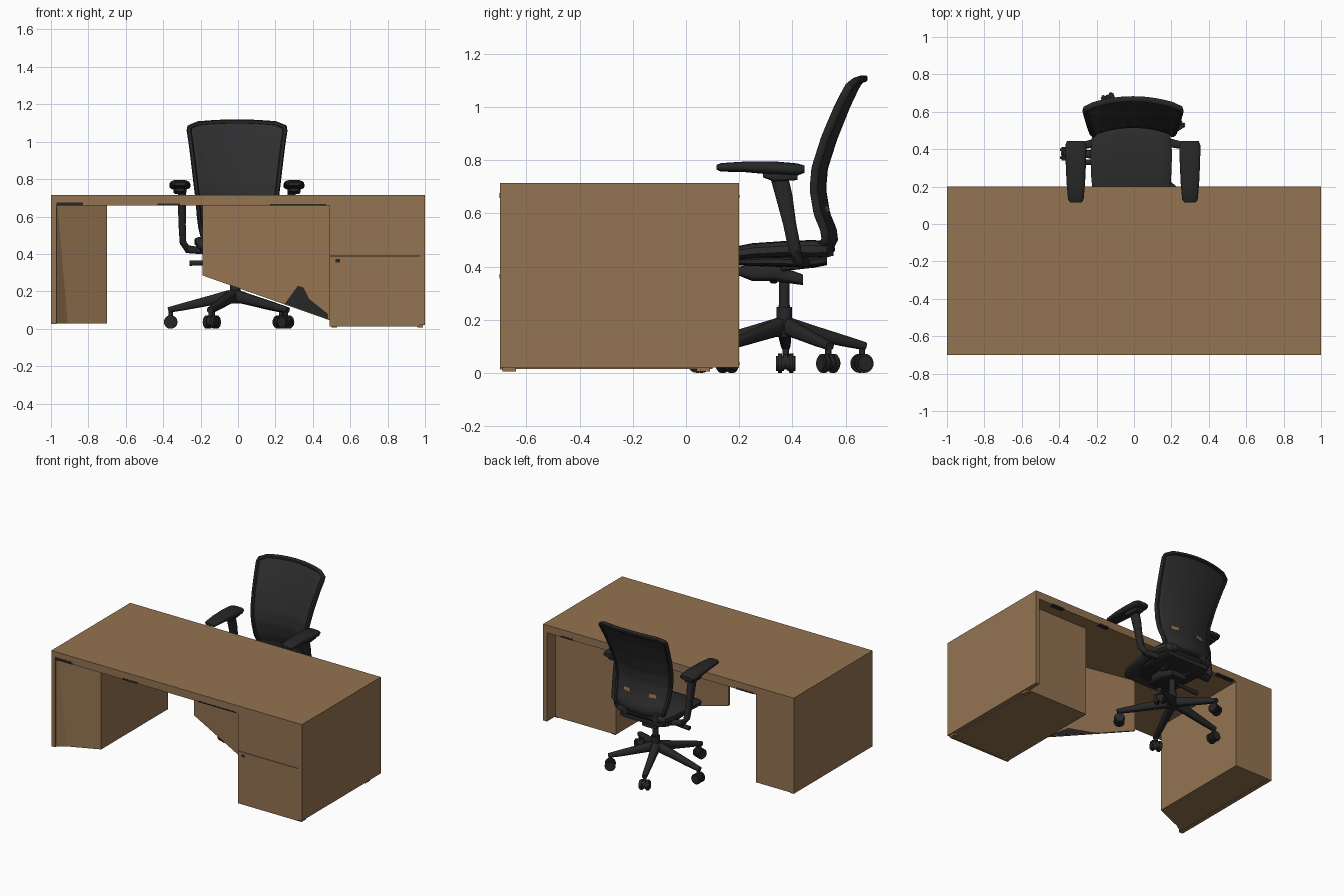
import bpy, bmesh, math
from mathutils import Vector

cube = bpy.data.objects.get("Cube")
if cube:
    bpy.data.objects.remove(cube)


def material(name, rgb):
    m = bpy.data.materials.new(name)
    m.use_nodes = True
    m.diffuse_color = (*rgb, 1)
    m.node_tree.nodes["Principled BSDF"].inputs["Base Color"].default_value = (*rgb, 1)
    return m


WOOD = material("brown wood", (0.295, 0.172, 0.083))
BLACK = material("black plastic", (0.02, 0.02, 0.021))
FABRIC = material("charcoal fabric", (0.027, 0.027, 0.028))
CX, CY = -0.015, 0.37      # chair axis


def finish(name, bm, mat, smooth=True):
    bmesh.ops.recalc_face_normals(bm, faces=bm.faces)
    me = bpy.data.meshes.new(name)
    bm.to_mesh(me)
    bm.free()
    ob = bpy.data.objects.new(name, me)
    bpy.context.collection.objects.link(ob)
    me.materials.append(mat)
    if smooth:
        bpy.ops.object.select_all(action="DESELECT")
        bpy.context.view_layer.objects.active = ob
        ob.select_set(True)
        bpy.ops.object.shade_smooth_by_angle(angle=math.radians(40))
    return ob


def loft(name, rings, mat, smooth=True, closed=False):
    """Skin a row of equal-sized rings and cap the ends."""
    bm = bmesh.new()
    rows = [[bm.verts.new(p) for p in r] for r in rings]
    n = len(rows[0])
    pairs = list(zip(rows, rows[1:])) + ([(rows[-1], rows[0])] if closed else [])
    for a, b in pairs:
        for i in range(n):
            j = (i + 1) % n
            bm.faces.new((a[i], a[j], b[j], b[i]))
    if not closed:
        bm.faces.new(rows[0])
        bm.faces.new(rows[-1])
    return finish(name, bm, mat, smooth)


def box(name, x, y, z, mat=WOOD):
    return loft(name, [[(x[0], y[0], h), (x[1], y[0], h), (x[1], y[1], h), (x[0], y[1], h)]
                       for h in z], mat, False)


def rounded(a, b, n=20, power=0.5):
    """Rounded rectangle outline with half sizes a and b."""
    out = []
    for i in range(n):
        t = 2 * math.pi * (i + 0.5) / n
        c, s = math.cos(t), math.sin(t)
        out.append((a * math.copysign(abs(c) ** power, c), b * math.copysign(abs(s) ** power, s)))
    return out


def cushion(name, sections, mat, cx, power=0.5):
    """Sections are (y, half width, bottom, top)."""
    return loft(name, [[(cx + u, y, (lo + hi) / 2 + v)
                        for u, v in rounded(w, (hi - lo) / 2, power=power)]
                       for y, w, lo, hi in sections], mat)


def limb(name, path, sizes, mat=BLACK, closed=False, n=12):
    """Sweep a rounded section along a path; sizes are half width and half height."""
    path = [Vector(p) for p in path]
    rings, count = [], len(path)
    for i, p in enumerate(path):
        if closed:
            t = path[(i + 1) % count] - path[i - 1]
        else:
            t = path[min(i + 1, count - 1)] - path[max(i - 1, 0)]
        t.normalize()
        ref = Vector((0, 1, 0)) if abs(t.z) > 0.75 or closed else Vector((0, 0, 1))
        side = t.cross(ref).normalized()
        up = side.cross(t)
        rings.append([p + side * u + up * v for u, v in rounded(*sizes[i], n, 0.7)])
    return loft(name, rings, mat, True, closed)


def cylinder(name, centre, radius, depth, axis=(0, 0, 1), mat=BLACK):
    bm = bmesh.new()
    q = Vector((0, 0, 1)).rotation_difference(Vector(axis))
    m = q.to_matrix().to_4x4()
    m.translation = centre
    bmesh.ops.create_cone(bm, cap_ends=True, segments=20, radius1=radius, radius2=radius,
                          depth=depth, matrix=m)
    bmesh.ops.bevel(bm, geom=[e for e in bm.edges if e.calc_face_angle() > 1],
                    offset=min(radius, depth) * 0.25, segments=2, affect="EDGES")
    return finish(name, bm, mat)


# Desk top and side panels
box("desk_top", (-1, 1), (-0.7, 0.2), (0.66, 0.715))
box("right_side_panel", (-1, -0.97), (-0.7, 0.2), (0.025, 0.66))
box("left_side_panel", (0.97, 1), (-0.7, 0.2), (0.02, 0.66))

# Narrow leg whose front leans from the side panel
leg_back = [(-0.7, -0.56), (-0.7, 0.2), (-0.97, 0.2)]
loft("desk_leg", [[(x, y, z) for x, y in front + leg_back] for z, front in (
    (0.028, [(-0.97, -0.69), (-0.91, -0.65)]), (0.66, [(-0.97, -0.69), (-0.965, -0.67)]))], WOOD, False)

# Drawer pedestal with its drawer fronts, pull and feet
box("pedestal", (0.49, 0.97), (-0.685, 0.1), (0.015, 0.66))
for name, z in (("lower_drawer", (0.012, 0.389)), ("upper_drawer", (0.392, 0.66))):
    box(name, (0.49, 0.97), (-0.7, -0.684), z)
box("drawer_pull", (0.52, 0.545), (-0.701, -0.695), (0.355, 0.372), BLACK)
for x in (0.5, 0.96):
    for y in (-0.69, 0.04):
        box("pedestal_foot", (x, x + 0.03), (y, y + 0.05), (0.006, 0.021))

# Slanted modesty panel with dark patches on both faces


def panel(name, pts, mat, front, back):
    loft(name, [[(x, -0.23 - 0.2 * (x + 0.19) + d, z) for x, z in pts] for d in (front, back)],
         mat, False)


panel("modesty_panel", [(-0.19, 0.66), (0.49, 0.66), (0.49, 0.045), (-0.19, 0.285)], WOOD, 0, 0.015)
panel("front_patch", [(0.25, 0.133), (0.32, 0.23), (0.35, 0.22), (0.38, 0.16), (0.48, 0.08),
                      (0.48, 0.052)], BLACK, -0.003, 0.001)
panel("back_patch", [(0.1, 0.186), (0.3, 0.165), (0.45, 0.062)], BLACK, 0.014, 0.018)

# Dark strips along the front and back edges of the top
for x0, x1, top in ((-0.97, -0.83, 0.676), (-0.43, -0.31, 0.67), (0.17, 0.47, 0.667)):
    box("front_edge_strip", (x0, x1), (-0.701, -0.67), (0.658, top), BLACK)
for x0, x1 in ((-0.68, -0.54), (0.38, 0.46), (0.76, 0.86)):
    box("back_edge_strip", (x0, x1), (0.17, 0.201), (0.658, 0.67), BLACK)

# Seat cushion and the pan beneath it
cushion("seat", [(0.09, 0.15, 0.425, 0.44), (0.1, 0.18, 0.415, 0.452), (0.15, 0.205, 0.42, 0.468),
                 (0.25, 0.215, 0.43, 0.488), (0.38, 0.22, 0.435, 0.497), (0.48, 0.21, 0.43, 0.5),
                 (0.53, 0.19, 0.435, 0.495), (0.545, 0.16, 0.45, 0.485)], FABRIC, CX)
cushion("seat_pan", [(0.18, 0.12, 0.405, 0.43), (0.3, 0.18, 0.4, 0.44), (0.48, 0.19, 0.395, 0.44),
                     (0.53, 0.17, 0.405, 0.44)], BLACK, CX)

# Backrest shell: rows of height, side depth and half width
PROFILE = [(0.465, 0.505, 0.16), (0.5, 0.525, 0.185), (0.54, 0.52, 0.195), (0.6, 0.495, 0.203),
           (0.69, 0.48, 0.21), (0.77, 0.487, 0.22), (0.88, 0.522, 0.233), (1.0, 0.57, 0.247),
           (1.07, 0.603, 0.257), (1.095, 0.618, 0.254), (1.107, 0.628, 0.238)]


def back_point(u, z):
    for a, b in zip(PROFILE, PROFILE[1:]):
        if z <= b[0] + 1e-6:
            f = (z - a[0]) / (b[0] - a[0])
            y, w = (a[k] + (b[k] - a[k]) * f for k in (1, 2))
            break
    top = max(0, (z - 0.9) / 0.2)
    return Vector((CX + 0.01 + w * u, y + 0.04 * (1 - u * u), z - 0.013 * u * u * top))


ROWS, COLS = 36, 16
LOW, HIGH = PROFILE[0][0], PROFILE[-1][0]
heights = [LOW + (HIGH - LOW) * i / ROWS for i in range(ROWS + 1)]
us = [-1 + 2 * i / COLS for i in range(COLS + 1)]
bm = bmesh.new()
grid = [[bm.verts.new(back_point(u, z)) for u in us] for z in heights]
for r in range(ROWS):
    for c in range(COLS):
        bm.faces.new((grid[r][c], grid[r][c + 1], grid[r + 1][c + 1], grid[r + 1][c]))
back = finish("backrest", bm, FABRIC)
solid = back.modifiers.new("thickness", "SOLIDIFY")
solid.thickness = 0.014
solid.offset = 0

# Small brown plates on the rear of the backrest
for u in (-0.5, 0.5):
    corners = [back_point(u + du, z) for du, z in
               ((-0.13, 0.605), (0.13, 0.605), (0.13, 0.63), (-0.13, 0.63))]
    loft("rear_plate", [[p + Vector((0, d, 0)) for p in corners] for d in (0.004, 0.011)], WOOD, False)

# Rim around the backrest
rim = [back_point(u, LOW) for u in us[1:-1]] + [back_point(1, z) for z in heights[1:-1]]
rim += [back_point(u, HIGH) for u in us[-2:0:-1]] + [back_point(-1, z) for z in heights[-2:0:-1]]
limb("backrest_rim", rim, [(0.013, 0.016)] * len(rim), closed=True, n=8)

# Armrests
for side, label in ((-1, "right"), (1, "left")):
    x = -0.006 + side * 0.305
    cushion(label + "_arm_pad", [(0.115, 0.03, 0.765, 0.782), (0.13, 0.042, 0.757, 0.789),
                                 (0.22, 0.05, 0.755, 0.795), (0.33, 0.055, 0.745, 0.796),
                                 (0.42, 0.057, 0.742, 0.788), (0.445, 0.047, 0.752, 0.78)],
            BLACK, x, 0.75)
    cushion(label + "_arm_bracket", [(0.29, 0.025, 0.735, 0.755), (0.33, 0.035, 0.72, 0.755),
                                     (0.42, 0.03, 0.725, 0.755)], BLACK, x)
    ix = x - side * 0.012
    limb(label + "_arm_post", [(ix, 0.35, 0.74), (ix, 0.37, 0.66), (ix, 0.39, 0.56),
                               (ix - side * 0.005, 0.41, 0.46), (ix - side * 0.03, 0.42, 0.425),
                               (ix - side * 0.12, 0.44, 0.415)],
         [(0.022, 0.034), (0.022, 0.032), (0.02, 0.025), (0.018, 0.024), (0.02, 0.022), (0.025, 0.018)])
    limb(label + "_back_support", [(CX + side * 0.07, 0.36, 0.4), (CX + side * 0.1, 0.48, 0.415),
                                   (CX + side * 0.12, 0.54, 0.45), (CX + side * 0.12, 0.54, 0.52)],
         [(0.02, 0.018), (0.02, 0.02), (0.02, 0.018), (0.02, 0.01)])

# Tilt mechanism, lever and gas column
cushion("tilt_mechanism", [(0.2, 0.05, 0.365, 0.4), (0.25, 0.08, 0.345, 0.41), (0.33, 0.085, 0.345, 0.41),
                           (0.44, 0.06, 0.33, 0.37)], BLACK, CX)
limb("tilt_lever", [(CX - 0.06, 0.33, 0.36), (CX - 0.18, 0.33, 0.352), (CX - 0.245, 0.33, 0.35)],
     [(0.008, 0.008), (0.012, 0.014), (0.016, 0.014)])
cylinder("column", (CX, CY, 0.285), 0.02, 0.19)
cylinder("column_sleeve", (CX, CY, 0.2), 0.029, 0.11)
cylinder("base_hub", (CX, CY, 0.17), 0.042, 0.07)

# Five base legs with twin-wheel casters
hub = Vector((CX - 0.01, CY, 0))
for x, y in ((0.23, 0.535), (-0.135, 0.662), (-0.36, 0.375), (-0.145, 0.05), (0.255, 0.155)):
    c = Vector((x, y, 0))
    d = (c - hub).normalized()
    across = Vector((-d.y, d.x, 0))
    limb("base_leg", [hub.lerp(c, f) + Vector((0, 0, z)) for f, z in
                      ((0.06, 0.175), (0.38, 0.15), (0.77, 0.12), (1.04, 0.1))],
         [(0.03, 0.033), (0.025, 0.027), (0.021, 0.021), (0.017, 0.015)])
    cylinder("caster_stem", c + Vector((0, 0, 0.08)), 0.012, 0.05)
    cylinder("caster_core", c + Vector((0, 0, 0.042)), 0.03, 0.03, across)
    for s in (-1, 1):
        cylinder("caster_wheel", c + across * 0.021 * s + Vector((0, 0, 0.036)), 0.036, 0.03, across)
